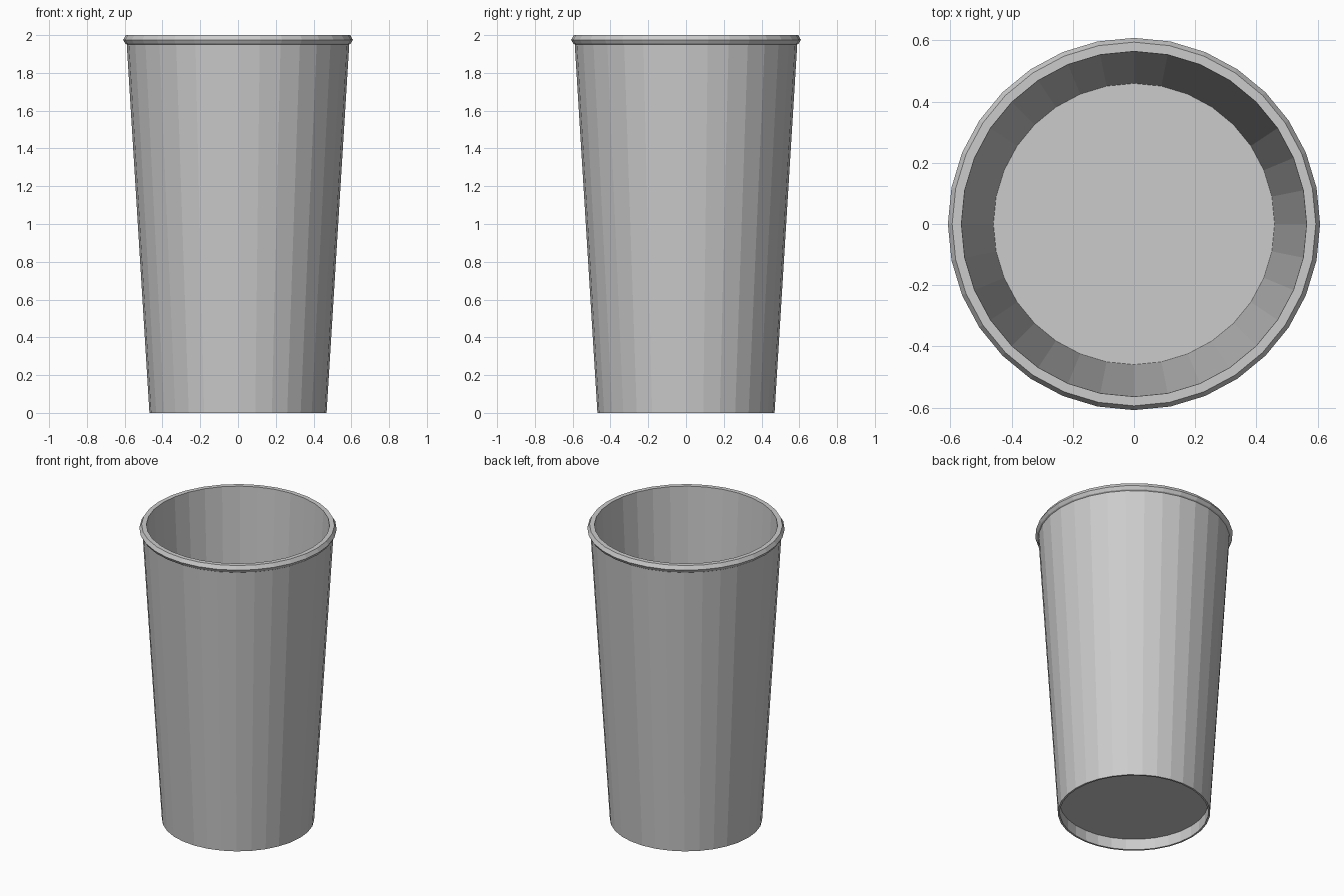
import bpy, bmesh
from math import cos, sin, pi

if "Cube" in bpy.data.objects:
    bpy.data.objects.remove(bpy.data.objects["Cube"])

SIDES = 32


def lathe(name, profile, closed=False, caps=False):
    """Revolve (radius, z) points around z with flat facets."""
    bm = bmesh.new()
    rings = [[bm.verts.new((r * cos(2 * pi * i / SIDES), r * sin(2 * pi * i / SIDES), z))
              for i in range(SIDES)] for r, z in profile]
    pairs = list(zip(rings, rings[1:]))
    if closed:
        pairs.append((rings[-1], rings[0]))
    for a, b in pairs:
        for i in range(SIDES):
            j = (i + 1) % SIDES
            bm.faces.new((a[i], a[j], b[j], b[i]))
    if caps:
        bm.faces.new(rings[0])
        bm.faces.new(rings[-1])
    bmesh.ops.recalc_face_normals(bm, faces=bm.faces)
    mesh = bpy.data.meshes.new(name)
    bm.to_mesh(mesh)
    bm.free()
    obj = bpy.data.objects.new(name, mesh)
    bpy.context.collection.objects.link(obj)
    return obj


# Tapered thin wall with a rolled lip at the top
lathe("cup_wall", [(0.457, 0.0), (0.469, 0.0), (0.589, 1.95), (0.597, 1.955),
                   (0.608, 1.975), (0.594, 2.0), (0.564, 2.0), (0.459, 0.08)],
      closed=True)

# Recessed floor set slightly above the base edge
lathe("cup_floor", [(0.459, 0.075), (0.4595, 0.085)], caps=True)
